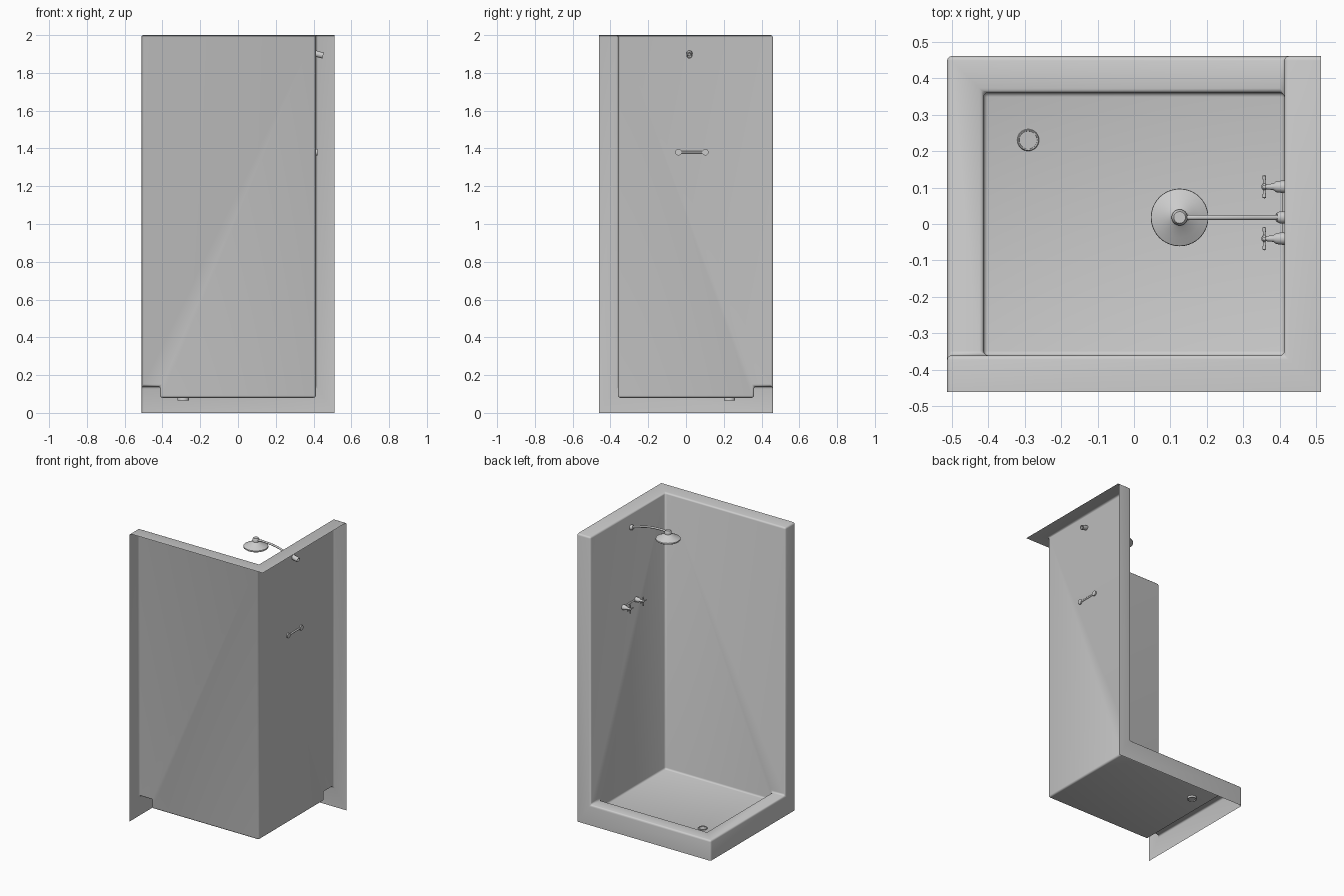
import bpy, bmesh, math
from mathutils import Vector, Matrix

if "Cube" in bpy.data.objects:
    bpy.data.objects.remove(bpy.data.objects["Cube"])


def finish(bm, name, angle=40):
    me = bpy.data.meshes.new(name)
    bm.to_mesh(me)
    bm.free()
    ob = bpy.data.objects.new(name, me)
    bpy.context.collection.objects.link(ob)
    bpy.ops.object.select_all(action='DESELECT')
    ob.select_set(True)
    bpy.context.view_layer.objects.active = ob
    bpy.ops.object.shade_smooth_by_angle(angle=math.radians(angle))
    return ob


def lathe(name, profile, loc, axis=(0, 0, 1), n=32):
    """Revolve (radius, height) points around an axis through loc."""
    bm = bmesh.new()
    rings = []
    for r, h in profile:
        if r == 0:
            rings.append([bm.verts.new((0, 0, h))] * n)
        else:
            rings.append([bm.verts.new((r * math.cos(2 * math.pi * i / n),
                                        r * math.sin(2 * math.pi * i / n), h)) for i in range(n)])
    for a, b in zip(rings, rings[1:]):
        for i in range(n):
            quad = list(dict.fromkeys((a[i], a[(i + 1) % n], b[(i + 1) % n], b[i])))
            bm.faces.new(quad)
    bmesh.ops.recalc_face_normals(bm, faces=bm.faces)
    rot = Vector((0, 0, 1)).rotation_difference(Vector(axis)).to_matrix().to_4x4()
    bm.transform(Matrix.Translation(loc) @ rot)
    return finish(bm, name)


def pipe(name, pts, r):
    cu = bpy.data.curves.new(name, 'CURVE')
    cu.dimensions = '3D'
    cu.bevel_depth, cu.bevel_resolution = r, 3
    cu.use_fill_caps = True
    cu.resolution_u = 8
    sp = cu.splines.new('BEZIER')
    sp.bezier_points.add(len(pts) - 1)
    for bp, p in zip(sp.bezier_points, pts):
        bp.co = p
        bp.handle_left_type = bp.handle_right_type = 'AUTO'
    ob = bpy.data.objects.new(name, cu)
    bpy.context.collection.objects.link(ob)
    return ob


# Stall: thin shell of tray, curbs and two walls, open at the back and underneath
XS, YS, ZS = (-.512, -.412, .412, .512), (-.46, -.36, .36, .46), (0, .08, .14, 2)


def level(i, j):
    if i > 2 or j < 0:
        return None
    if i < 0 or j > 2:
        return 0
    if i == 2 or j == 0:
        return 3
    return 2 if i == 0 or j == 2 else 1


bm = bmesh.new()


def quad(pts):
    bm.faces.new([bm.verts.new(p) for p in pts])


for i in range(3):
    for j in range(3):
        z = ZS[level(i, j)]
        quad([(XS[i], YS[j], z), (XS[i + 1], YS[j], z),
              (XS[i + 1], YS[j + 1], z), (XS[i], YS[j + 1], z)])
for k in range(4):
    for m in range(3):
        sides = [(level(k - 1, m), level(k, m), (XS[k], YS[m]), (XS[k], YS[m + 1])),
                 (level(m, k - 1), level(m, k), (XS[m], YS[k]), (XS[m + 1], YS[k]))]
        for a, b, p, q in sides:
            if a is None or b is None:
                continue
            for lv in range(min(a, b), max(a, b)):
                quad([(*p, ZS[lv]), (*q, ZS[lv]), (*q, ZS[lv + 1]), (*p, ZS[lv + 1])])
bmesh.ops.remove_doubles(bm, verts=bm.verts, dist=1e-4)
bmesh.ops.recalc_face_normals(bm, faces=bm.faces)
up = next(f for f in bm.faces if f.calc_center_median().length < .2 and abs(f.normal.z) > .9)
if up.normal.z < 0:
    bmesh.ops.reverse_faces(bm, faces=bm.faces)
bmesh.ops.dissolve_limit(bm, angle_limit=.02, verts=bm.verts, edges=bm.edges)
sharp = [e for e in bm.edges if len(e.link_faces) == 2 and e.calc_face_angle(0) > .5]
bmesh.ops.bevel(bm, geom=sharp, offset=.012, segments=3, profile=.5, affect='EDGES',
                clamp_overlap=True)
finish(bm, "shower_stall", 60)

# Drain ring and plug sunk in the tray
lathe("drain", [(0, .077), (.024, .077), (.025, .084), (.028, .085), (.03, .082),
                (.03, .066), (.025, .066), (.025, .072), (0, .072)], (-.29, .23, 0))

# Shower arm, wall flange and head
Y = .018
pipe("shower_arm", [(.43, Y, 1.897), (.36, Y, 1.918), (.28, Y, 1.94), (.2, Y, 1.948),
                    (.145, Y, 1.945), (.125, Y, 1.93)], .007)
lathe("arm_flange", [(0, -.022), (.012, -.022), (.016, -.014), (.016, .04), (.011, .04), (.011, 0), (0, 0)],
      (.412, Y, 1.902), (1, 0, -.27))
lathe("shower_head", [(0, .06), (.016, .06), (.022, .05), (.022, .036), (.03, .03), (.055, .016),
                      (.078, .004), (.079, -.004), (.074, -.008), (0, -.008)],
      (.125, Y, 1.9), n=40)

# Two taps with cross handles, joined by a bar in the wall
ZT = 1.38
for side, y in (("left", .102), ("right", -.04)):
    lathe(side + "_tap_body", [(0, -.008), (.017, -.008), (.017, .006), (.015, .022), (.009, .03), (.007, .05),
                               (.01, .052), (.01, .058), (.005, .062), (0, .062)],
          (.412, y, ZT), (-1, 0, 0), 24)
    for name, d in (("across", Vector((0, 1, 0))), ("upright", Vector((0, 0, 1)))):
        lathe(side + "_tap_handle_" + name,
              [(0, -.032), (.005, -.03), (.005, -.024), (.0035, -.016), (.0035, .016),
               (.005, .024), (.005, .03), (0, .032)], (.357, y, ZT), d, 12)
pipe("tap_link", [(.413, .102, ZT), (.413, .031, ZT), (.413, -.04, ZT)], .006)
